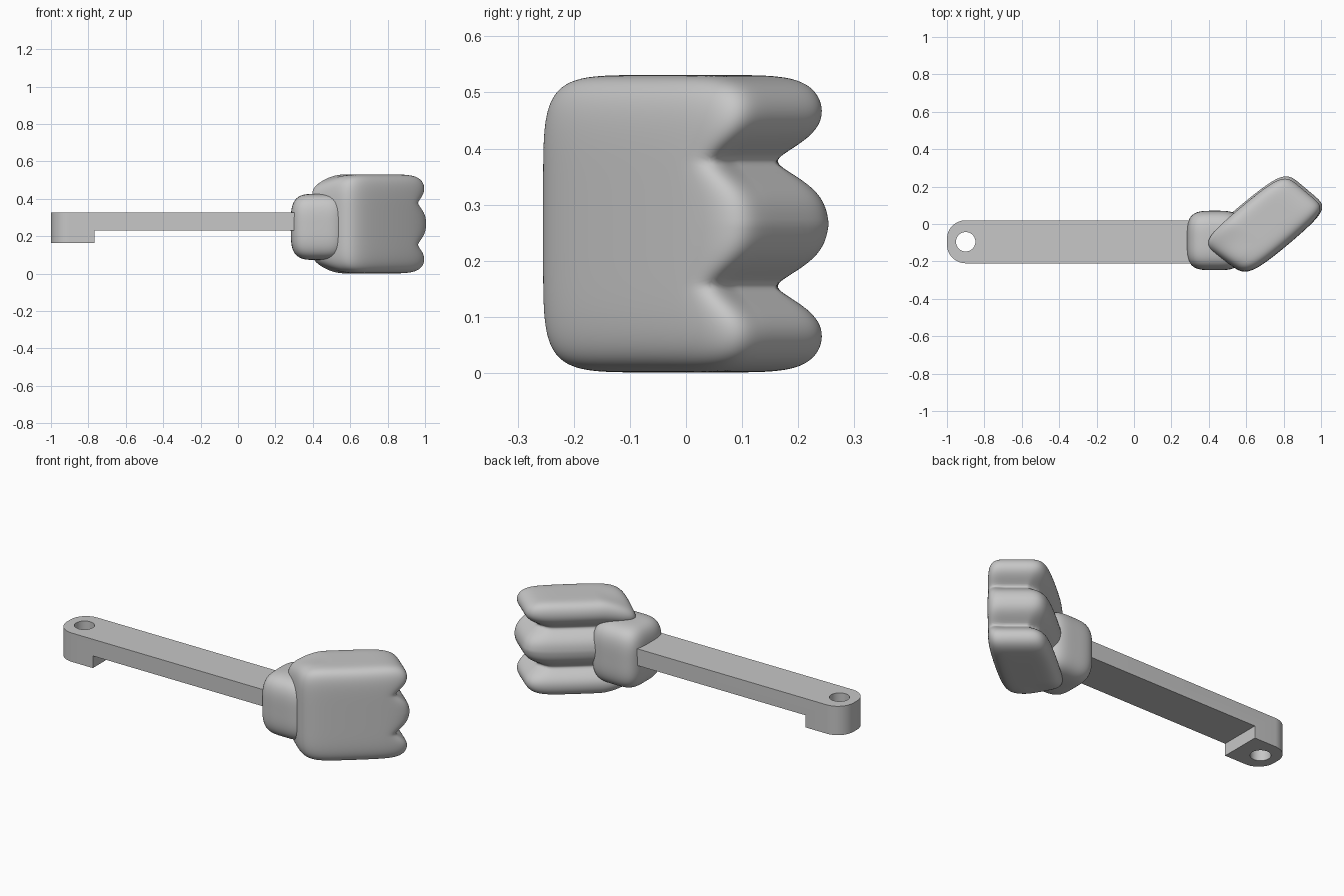
import bpy, bmesh
from math import exp
from mathutils import Vector

if "Cube" in bpy.data.objects:
    bpy.data.objects.remove(bpy.data.objects["Cube"])

grey = bpy.data.materials.new("plain grey")
grey.use_nodes = True
colour = (0.57, 0.57, 0.57, 1)
grey.diffuse_color = colour
grey.node_tree.nodes["Principled BSDF"].inputs["Base Color"].default_value = colour


def make_object(name, bm):
    bmesh.ops.recalc_face_normals(bm, faces=bm.faces)
    mesh = bpy.data.meshes.new(name)
    bm.to_mesh(mesh)
    bm.free()
    mesh.materials.append(grey)
    obj = bpy.data.objects.new(name, mesh)
    bpy.context.collection.objects.link(obj)
    return obj


def activate(obj):
    bpy.ops.object.select_all(action="DESELECT")
    obj.select_set(True)
    bpy.context.view_layer.objects.active = obj


def smooth(obj, angle):
    activate(obj)
    bpy.ops.object.shade_smooth_by_angle(angle=angle)


def ramp(x, lo, hi):
    t = min(1, max(0, (x - lo) / (hi - lo)))
    return t * t * (3 - 2 * t)


def soft_block(name, power, cuts, place):
    """Cube rounded by a p-norm, then placed by a mapping of (a, b, c)."""
    bm = bmesh.new()
    bmesh.ops.create_cube(bm, size=2)
    bmesh.ops.subdivide_edges(bm, edges=bm.edges, cuts=cuts, use_grid_fill=True)
    for v in bm.verts:
        length = sum(abs(k) ** power for k in v.co) ** (1 / power)
        v.co = place(*(v.co / length))
    obj = make_object(name, bm)
    smooth(obj, 1.4)
    return obj


# Arm: stepped side profile with a rounded end
bm = bmesh.new()
profile = [(-1, .163), (-.767, .163), (-.767, .232), (.315, .232), (.315, .327), (-1, .327)]
face = bm.faces.new([bm.verts.new((x, -.21, z)) for x, z in profile])
side = bmesh.ops.extrude_face_region(bm, geom=[face])["geom"]
for v in side:
    if isinstance(v, bmesh.types.BMVert):
        v.co.y = .02
ends = [e for e in bm.edges if all(v.co.x < -.99 for v in e.verts)
        and abs(e.verts[0].co.z - e.verts[1].co.z) > .1]
bmesh.ops.bevel(bm, geom=ends, offset=.1, segments=12, profile=.5, affect="EDGES")
arm = make_object("arm", bm)

# Pivot hole through the arm
bm = bmesh.new()
bmesh.ops.create_cone(bm, cap_ends=True, segments=48, radius1=.052, radius2=.052, depth=1)
cutter = make_object("hole_cutter", bm)
cutter.location = (-.9, -.095, .25)
cutter.hide_render = True
cut = arm.modifiers.new("hole", "BOOLEAN")
cut.operation = "DIFFERENCE"
cut.solver = "EXACT"
cut.object = cutter
activate(arm)
bpy.ops.object.modifier_apply(modifier=cut.name)
bpy.data.objects.remove(cutter)
smooth(arm, .6)

# Wrist: soft block between arm and hand
soft_block("wrist", 3.7, 23, lambda a, b, c: Vector(
    (.432 + .15 * a, -.088 + .159 * b, .25 + .177 * c)))

# Hand: soft block on a slanted footprint, with two grooves between three fingers
LEFT, FRONT = Vector((.35, -.1, 0)), Vector((.6, -.281, 0))
RIGHT, BACK = Vector((1.04, .09, 0)), Vector((.81, .284, 0))


def place_hand(a, b, c):
    groove = exp(-(abs(abs(c) - .42) / .17) ** 1.5)
    tip = ramp(a, .4, 1) * ramp(b, -1.8, -.4)
    back = ramp(b, .1, .9)
    bow = 1 + .09 * (1 - a * a)
    u = (a - .3 * groove * tip + 1) / 2
    v = (b * bow - .42 * groove * back + 1) / 2
    p = FRONT.lerp(RIGHT, u).lerp(LEFT.lerp(BACK, u), v)
    height = 1 - .16 * ramp(-a, .3, 1) * ramp(b, -.4, .9)
    p.z = .266 + .265 * c * height
    return p


soft_block("hand", 6, 63, place_hand)
